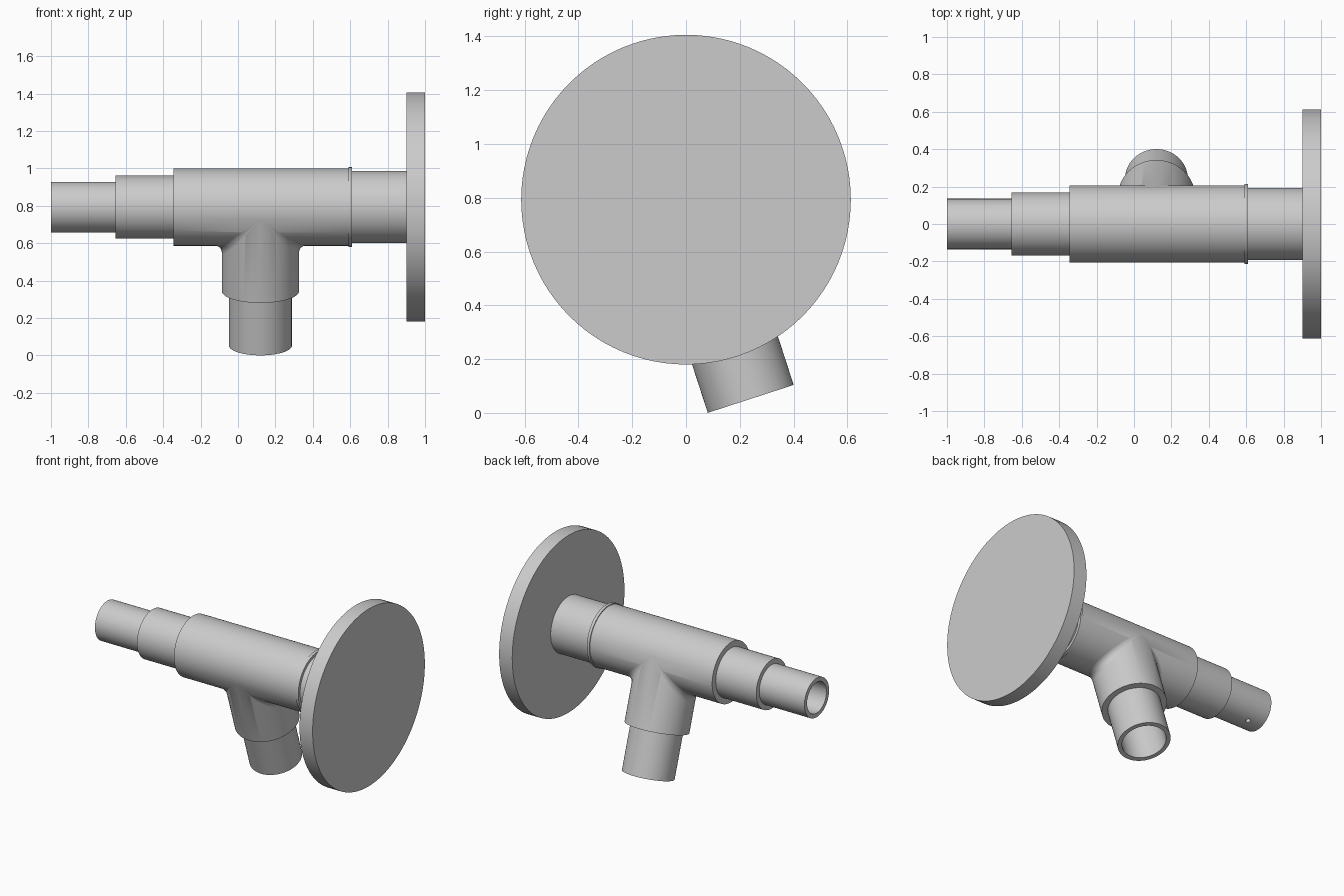
import bpy, bmesh
from math import sin, cos, pi, radians
from mathutils import Matrix, Vector

cube = bpy.data.objects.get("Cube")
if cube:
    bpy.data.objects.remove(cube, do_unlink=True)

steel = bpy.data.materials.new("plain_grey")
steel.use_nodes = True
GREY = (0.6, 0.6, 0.6, 1)
steel.diffuse_color = GREY
steel.node_tree.nodes["Principled BSDF"].inputs["Base Color"].default_value = GREY

AXIS = Vector((0, 0, 0.793))           # height of the main pipe
TEE = AXIS + Vector((0.12, 0, 0))      # where the branch meets it
TILT = radians(18)
DOWN = Vector((0, sin(TILT), -cos(TILT)))   # branch direction
ACROSS = Vector((0, cos(TILT), sin(TILT)))
BODY_R = 0.207
SIDES = 96


def finish(name, bm):
    bmesh.ops.recalc_face_normals(bm, faces=bm.faces)
    mesh = bpy.data.meshes.new(name)
    bm.to_mesh(mesh)
    bm.free()
    mesh.materials.append(steel)
    obj = bpy.data.objects.new(name, mesh)
    bpy.context.collection.objects.link(obj)
    return obj


def turned(name, origin, direction, profile):
    """Solid of revolution from (distance along axis, radius) pairs."""
    bm = bmesh.new()
    turn = direction.to_track_quat('Z', 'Y').to_matrix().to_4x4()
    place = Matrix.Translation(origin) @ turn
    rings = []
    for dist, rad in profile:
        rings.append([bm.verts.new(place @ Vector((rad * cos(2 * pi * i / SIDES),
                                                   rad * sin(2 * pi * i / SIDES), dist)))
                      for i in range(SIDES)])
    for a, b in zip(rings, rings[1:]):
        for i in range(SIDES):
            j = (i + 1) % SIDES
            bm.faces.new((a[i], a[j], b[j], b[i]))
    bm.faces.new(rings[0])
    bm.faces.new(rings[-1])
    return finish(name, bm)


def combine(target, other, operation):
    mod = target.modifiers.new(operation.lower(), 'BOOLEAN')
    mod.operation = operation
    mod.solver = 'EXACT'
    mod.object = other
    bpy.context.view_layer.objects.active = target
    bpy.ops.object.modifier_apply(modifier=mod.name)
    bpy.data.objects.remove(other, do_unlink=True)


def smooth(obj):
    bpy.ops.object.select_all(action='DESELECT')
    obj.select_set(True)
    bpy.context.view_layer.objects.active = obj
    bpy.ops.object.shade_smooth_by_angle(angle=radians(30))


# Stepped main pipe with retaining ring and end flange
X = Vector((1, 0, 0))
body = turned("pipe_tee", AXIS, X, [
    (-1, 0.135), (-0.655, 0.135), (-0.655, 0.168), (-0.345, 0.168),
    (-0.345, BODY_R), (0.59, BODY_R), (0.59, 0.213), (0.61, 0.213),
    (0.61, 0.193), (0.9, 0.193), (0.9, 0.613), (1, 0.613)])

# Tilted branch pipe
branch = turned("branch", TEE, DOWN, [
    (0, BODY_R - 0.0005), (0.472, BODY_R - 0.0005), (0.472, 0.168), (0.779, 0.168)])
combine(body, branch, 'UNION')

# Bores and the small drain hole
combine(body, turned("main_bore", AXIS, X, [(-1.1, 0.106), (0.8, 0.106)]), 'DIFFERENCE')
combine(body, turned("branch_bore", TEE, DOWN, [(0, 0.14), (0.9, 0.14)]), 'DIFFERENCE')
combine(body, turned("drain_hole", AXIS + X * -0.89, DOWN, [(0.05, 0.014), (0.2, 0.014)]),
        'DIFFERENCE')
smooth(body)

# Rounded blends in the two corners between branch and body
STEPS, ARC = 32, 8
for side, name in ((1, "left_fillet"), (-1, "right_fillet")):
    bm = bmesh.new()
    loops = []
    for k in range(STEPS + 1):
        phi = radians(-86 + 172 * k / STEPS)
        h, r = BODY_R * cos(phi), 0.045 * cos(phi)
        section = [(h - r * 0.2, h - r * 0.2)]
        for n in range(ARC + 1):
            a = pi / 2 * n / ARC
            section.append((h + r - r * cos(a), h + r - r * sin(a)))
        loops.append([bm.verts.new(TEE + X * side * u + DOWN * v + ACROSS * BODY_R * sin(phi))
                      for u, v in section])
    for a, b in zip(loops, loops[1:]):
        for i in range(len(a)):
            j = (i + 1) % len(a)
            bm.faces.new((a[i], a[j], b[j], b[i]))
    bm.faces.new(loops[0])
    bm.faces.new(loops[-1])
    smooth(finish(name, bm))
